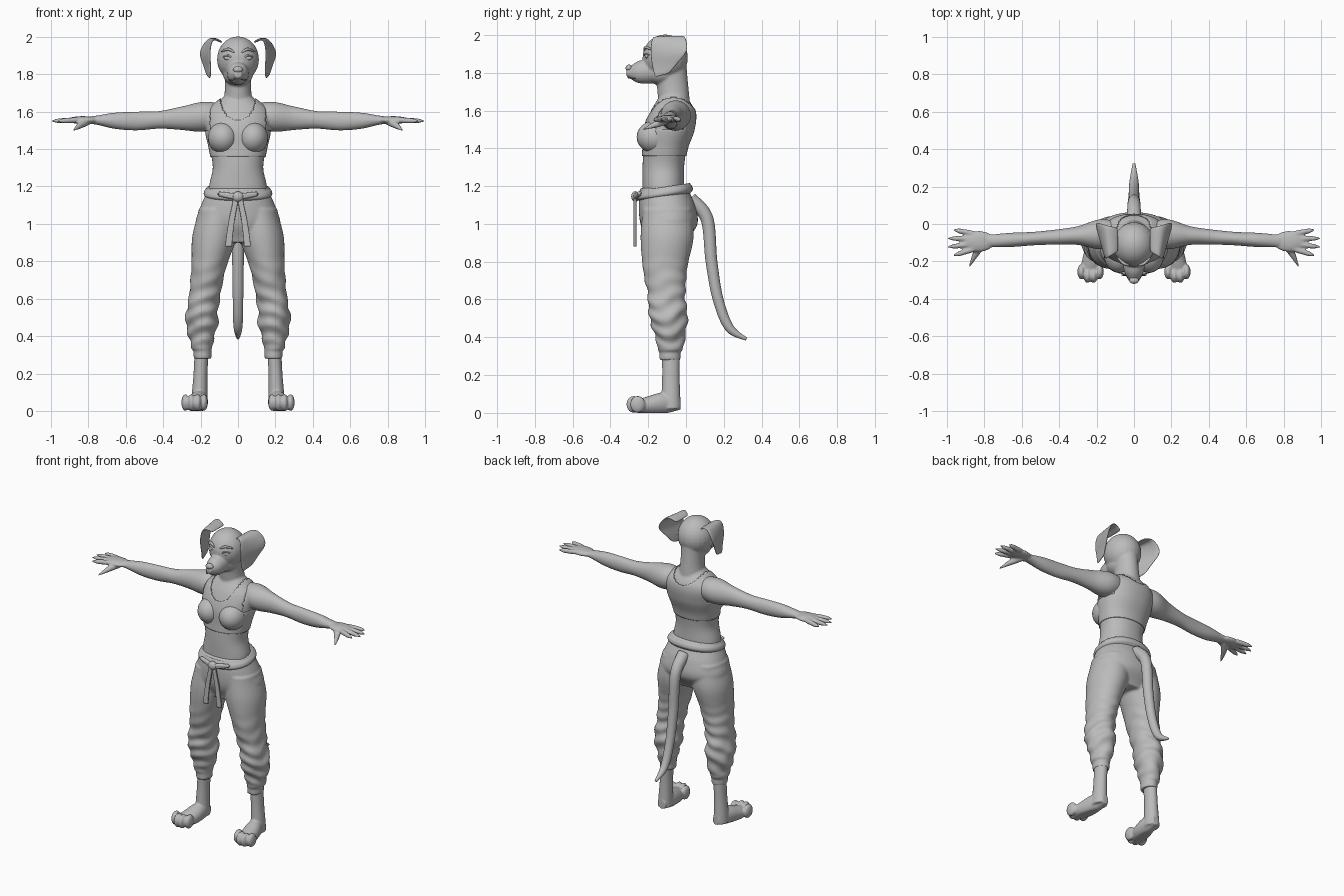
import bpy, bmesh
from math import sin, cos, pi, copysign
from mathutils import Vector, Matrix, noise

if "Cube" in bpy.data.objects:
    bpy.data.objects.remove(bpy.data.objects["Cube"])

SHADE = (.5, .5, .5, 1)
grey = bpy.data.materials.new("plain grey")
grey.use_nodes = True
grey.diffuse_color = SHADE
grey.node_tree.nodes["Principled BSDF"].inputs["Base Color"].default_value = SHADE
SIDES = {"left": 1, "right": -1}


def curve(values, t):
    """Smooth value at t from evenly spaced values; a lone number stays constant."""
    if isinstance(values, (int, float)):
        return values
    last = len(values) - 1
    i = min(int(t * last), last - 1)
    t = t * last - i
    before, here, there, after = (values[max(0, min(last, k))] for k in range(i - 1, i + 3))
    slope_in, slope_out = (there - before) / 2, (after - here) / 2
    ease = t * t * (3 - 2 * t)
    return (here * (1 - ease) + there * ease
            + slope_in * (t * (1 - t) * (1 - t)) - slope_out * (t * t * (1 - t)))


def skin(bm, rings):
    """Bridge rings of points and cap both ends."""
    loops = [[bm.verts.new(p) for p in ring] for ring in rings]
    for a, b in zip(loops, loops[1:]):
        for i in range(len(a)):
            bm.faces.new((a[i - 1], a[i], b[i], b[i - 1]))
    bm.faces.new(loops[0])
    bm.faces.new(loops[-1])


def loft(bm, axis, start, end, centre, radii, side=1, power=2, around=48, steps=36):
    """Rounded cross-sections along an axis; centre and radii are pairs of curves."""
    rings = []
    for step in range(steps + 1):
        t = step / steps
        along = start + (end - start) * t
        ring = []
        for k in range(around):
            turn = 2 * pi * k / around
            u, v = (curve(c, t) + curve(r, t) * copysign(abs(f) ** (2 / power), f)
                    for c, r, f in zip(centre, radii, (cos(turn), sin(turn))))
            x, y, z = {"x": (along, u, v), "y": (u, along, v), "z": (u, v, along)}[axis]
            ring.append((x * side, y, z))
        rings.append(ring)
    skin(bm, rings)


def tube(bm, points, radius, side=1, around=16, steps=24):
    """Round tube along a smooth path."""
    points = [Vector(p) for p in points]
    path = [curve(points, step / steps) for step in range(steps + 1)]
    rings = []
    for i, p in enumerate(path):
        direction = path[min(i + 1, steps)] - path[max(i - 1, 0)]
        frame = direction.to_track_quat("Z", "Y")
        size = curve(radius, i / steps)
        ring = []
        for k in range(around):
            turn = 2 * pi * k / around
            q = p + frame @ Vector((cos(turn), sin(turn), 0)) * size
            ring.append((q.x * side, q.y, q.z))
        rings.append(ring)
    skin(bm, rings)


def ball(bm, centre, radii, side=1):
    x, y, z = centre
    place = Matrix.Translation((x * side, y, z)) @ Matrix.Diagonal((*radii, 1))
    bmesh.ops.create_uvsphere(bm, u_segments=24, v_segments=16, radius=1, matrix=place)


def finish(name, bm, voxel=0):
    """Turn the mesh into an object, optionally melting its parts together."""
    bmesh.ops.recalc_face_normals(bm, faces=bm.faces)
    mesh = bpy.data.meshes.new(name)
    bm.to_mesh(mesh)
    bm.free()
    mesh.materials.append(grey)
    mesh.shade_smooth()
    ob = bpy.data.objects.new(name, mesh)
    bpy.context.collection.objects.link(ob)
    if voxel:
        blend = ob.modifiers.new("blend", "REMESH")
        blend.mode, blend.voxel_size, blend.use_smooth_shade = "VOXEL", voxel, True
        relax = ob.modifiers.new("relax", "SMOOTH")
        relax.factor, relax.iterations = .5, 3
    return ob


def chest(bm, around=48, steps=36):
    wide = [.16, .155, .135, .15, .17, .165, .06]
    deep = [.11, .11, .11, .115, .13, .115, .06]
    middle = [-.12, -.12, -.12, -.11, -.09, -.07, -.07]
    loft(bm, "z", 1.1, 1.7, (0, middle), (wide, deep), power=2.2, around=around, steps=steps)
    for side in SIDES.values():
        ball(bm, (.08, -.165, 1.46), (.075, .09, .08), side)


# Body: torso, neck, head and muzzle
bm = bmesh.new()
chest(bm)
loft(bm, "z", 1.6, 1.84, (0, [-.06, -.08]), ([.085, .07, .07], .083))
ball(bm, (0, -.11, 1.88), (.112, .12, .122))
ball(bm, (0, -.13, 1.8), (.08, .09, .065))
loft(bm, "y", -.15, -.315, (0, [1.81, 1.8]), ([.06, .06, .05, .02], [.065, .065, .055, .02]))

# Arms, hands and fingers
for side in SIDES.values():
    loft(bm, "x", .06, .78, ([-.05, -.09], [1.58, 1.565, 1.55, 1.555]),
         ([.06, .08, .05, .04, .036, .038, .033], [.06, .08, .063, .047, .05, .043, .021]), side)
    ball(bm, (.83, -.093, 1.555), (.085, .056, .021), side)
    for finger in range(4):
        spread = finger - 1.5
        tip = Vector((1 - .015 * spread ** 2, -.1 - .046 * spread, 1.55))
        base = Vector((.86, -.093 - .028 * spread, 1.555))
        tube(bm, (base, tip), [.015, .015, .013, .004], side)
    tube(bm, [(.8, -.1, 1.55), (.84, -.15, 1.53), (.88, -.228, 1.5)], [.02, .019, .004], side)
finish("body", bm, voxel=.0065)

# Cropped top: a shell lifted from the chest, cut by neckline and armholes
bm = bmesh.new()
chest(bm, around=96, steps=90)


def outside_top(p):
    x, z = abs(p.x), p.z
    scoop = .13 if p.y < -.07 else .08
    neckline = (x / .095) ** 2 + (max(1.68 - z, 0) / scoop) ** 2 < 1
    armhole = z > 1.5 and x > .145
    return z < 1.36 or z > 1.675 or neckline or armhole


bare = [f for f in bm.faces if outside_top(f.calc_center_median())]
bmesh.ops.delete(bm, geom=bare, context="FACES")
cloth = finish("cropped_top", bm).modifiers.new("cloth", "SOLIDIFY")
cloth.thickness, cloth.offset = .006, 1

# Baggy trousers with gathered folds near the cuffs
bm = bmesh.new()
loft(bm, "z", .9, 1.19, (0, [-.1, -.09, -.1, -.115]),
     ([.17, .226, .2, .163], [.1, .15, .15, .128]), power=2.2)
for side in SIDES.values():
    loft(bm, "z", .33, 1.08, ([.195, .193, .176, .153, .127, .11], [-.083, -.09, -.105, -.11, -.1, -.1]),
         ([.055, .083, .084, .095, .118, .1], [.065, .097, .102, .12, .14, .13]), side, around=60, steps=60)
    loft(bm, "z", .28, .36, (.19, -.085), (.048, .056), side)
for v in bm.verts:
    x, y, z = v.co
    side = copysign(1, x)
    gather = max(0, min(1, (.85 - z) / .3, (z - .34) / .03))
    crease = sin(z * 75 + abs(x) * 25 + sin(y * 22 + z * 9) * 2)
    lump = noise.noise(Vector((abs(x), y, z)) * 10)
    outward = Vector((x - side * .185, y + .09, 0)).normalized()
    v.co += outward * gather * (crease * .006 + lump * .012)
finish("trousers", bm, voxel=.008)

# Lower legs and paws with four toes
for label, side in SIDES.items():
    bm = bmesh.new()
    loft(bm, "z", .02, .4, ([.207, .2, .19], -.08), ([.045, .037, .04], [.052, .046, .05]), side)
    loft(bm, "y", -.03, -.285, ([.2, .215, .237], [.045, .052, .04, .034]),
         ([.025, .048, .056, .045], [.03, .056, .048, .03]), side)
    for toe in range(4):
        spread = toe - 1.5
        ball(bm, (.232 + .033 * spread, -.278 + .01 * spread ** 2, .045), (.021, .04, .045), side)
    for v in bm.verts:
        v.co.z = max(v.co.z, 0)
    finish(label + "_paw", bm, voxel=.006)

# Tail
bm = bmesh.new()
tube(bm, [(0, .02, 1.13), (0, .11, 1.03), (0, .135, .8), (0, .17, .6), (0, .23, .45), (0, .32, .39)],
     [.04, .034, .031, .028, .024, .008], around=24, steps=48)
finish("tail", bm)

# Sash tilted up towards the back
bm = bmesh.new()
loft(bm, "z", 1.135, 1.195, (0, -.112), ([.165, .182, .18, .165], [.13, .147, .145, .133]), power=2.2)
for v in bm.verts:
    v.co.z += (v.co.y + .12) * .15
finish("sash", bm)

# Knot, bow loops and hanging ends
bm = bmesh.new()
ball(bm, (0, -.268, 1.145), (.03, .022, .028))
for side in SIDES.values():
    tube(bm, [(.01, -.27, 1.15), (.1, -.245, 1.16), (.01, -.27, 1.14)], .012, side)
    loft(bm, "z", 1.14, .88, ([.012, .035, .05], -.27), ([.014, .018], .007), side, power=4)
finish("sash_knot", bm)

# Nose and mouth line
bm = bmesh.new()
ball(bm, (0, -.302, 1.825), (.026, .018, .018))
finish("nose", bm)
bm = bmesh.new()
for side in SIDES.values():
    tube(bm, [(0, -.308, 1.782), (.022, -.303, 1.772), (.045, -.268, 1.77)], .003, side)
finish("mouth", bm)

for label, side in SIDES.items():
    # Eye with its lid and brow
    bm = bmesh.new()
    ball(bm, (.052, -.207, 1.887), (.023, .01, .012), side)
    finish(label + "_eye", bm)
    bm = bmesh.new()
    tube(bm, [(.026, -.219, 1.88), (.05, -.216, 1.9), (.08, -.193, 1.893)], [.003, .005, .003], side)
    tube(bm, [(.02, -.221, 1.917), (.052, -.212, 1.934), (.088, -.18, 1.922)], [.004, .008, .004], side)
    finish(label + "_brow", bm)

    # Folded ear: a sheet that drops from the crown and flares at the back
    across, flare = [.085, .135, .15, .145, .15], [0, .015, .055, .04, .015]
    front, back = [-.15, -.185, -.185, -.165], [-.02, -.005, .01, -.04, -.09]
    height = [1.97, 1.99, 1.91, 1.84, 1.775]
    bm = bmesh.new()
    rows = []
    for drop in range(9):
        t = drop / 8
        rows.append([])
        for s in (0, .25, .5, .75, 1):
            y = curve(front, t) * (1 - s) + curve(back, t) * s
            x = curve(across, t) + curve(flare, t) * s
            rows[-1].append(bm.verts.new((x * side, y, curve(height, t) + .02 * s * t)))
    for a, b in zip(rows, rows[1:]):
        for i in range(1, len(a)):
            bm.faces.new((a[i - 1], a[i], b[i], b[i - 1]))
    ear = finish(label + "_ear", bm)
    flap = ear.modifiers.new("thickness", "SOLIDIFY")
    flap.thickness, flap.offset = .012, 0
    ear.modifiers.new("rounding", "SUBSURF").levels = 2
